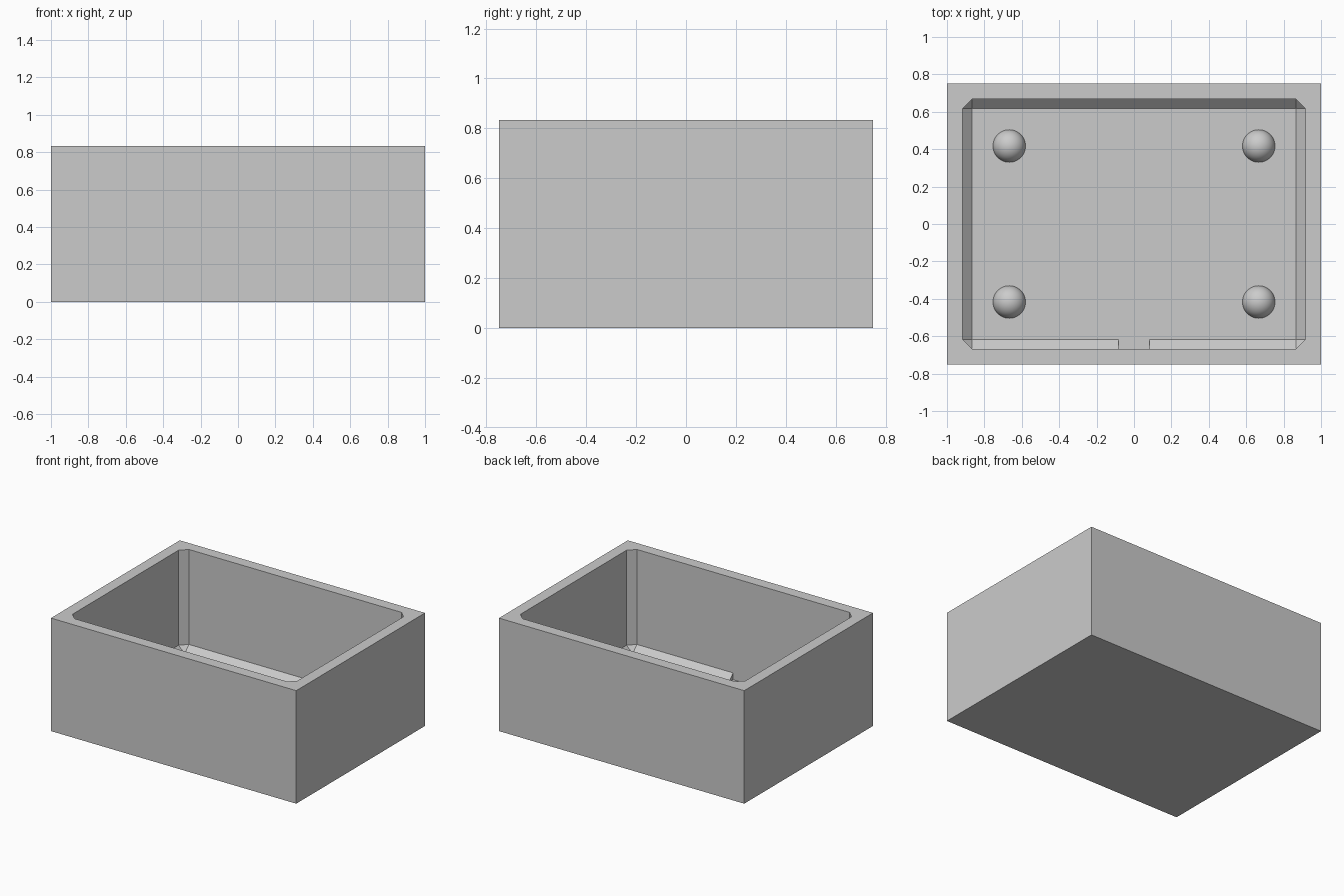
import bpy, bmesh
from mathutils import Matrix

cube = bpy.data.objects.get("Cube")
if cube:
    bpy.data.objects.remove(cube, do_unlink=True)

W, D, H = 2.0, 1.5, 0.833      # outer size
WALL = 0.083                   # wall and floor thickness
CHAMFER = 0.05
GAP = 0.083                    # half width of the gap in the front fillet
DOME_R = 0.087

grey = bpy.data.materials.new("plain_grey")
grey.use_nodes = True
colour = (0.6, 0.6, 0.6, 1)
grey.diffuse_color = colour
grey.node_tree.nodes["Principled BSDF"].inputs["Base Color"].default_value = colour


def add_object(name, bm, smooth=False):
    mesh = bpy.data.meshes.new(name)
    for f in bm.faces:
        f.smooth = smooth
    bm.to_mesh(mesh)
    bm.free()
    mesh.materials.append(grey)
    obj = bpy.data.objects.new(name, mesh)
    bpy.context.collection.objects.link(obj)
    return obj


# Outer block
bm = bmesh.new()
bmesh.ops.create_cube(bm, size=1, matrix=Matrix.Translation((0, 0, H / 2))
                      @ Matrix.Diagonal((W, D, H, 1)))

# Cavity: inset the top and push the middle down
top = max(bm.faces, key=lambda f: f.calc_center_median().z)
bmesh.ops.inset_region(bm, faces=[top], thickness=WALL, use_even_offset=True)
ext = bmesh.ops.extrude_discrete_faces(bm, faces=[top])
floor = ext["faces"][0]
bmesh.ops.translate(bm, verts=floor.verts, vec=(0, 0, WALL - H))

# Chamfer the floor edges and upright corners inside the cavity
inner = {e for v in floor.verts for e in v.link_edges}
bmesh.ops.bevel(bm, geom=list(inner), offset=CHAMFER, offset_type='OFFSET',
                segments=1, profile=0.5, affect='EDGES', clamp_overlap=True)
bm.normal_update()

# Gap in the middle of the front fillet
for x in (-GAP, GAP):
    strip = [f for f in bm.faces if f.normal.y > 0.5 and 0.5 < f.normal.z < 0.9
             and abs(f.normal.x) < 0.1]
    geom = set(strip)
    for f in strip:
        geom.update(f.edges, f.verts)
    bmesh.ops.bisect_plane(bm, geom=list(geom), plane_co=(x, 0, 0), plane_no=(1, 0, 0))
    bm.normal_update()
middle = min((f for f in bm.faces if f.normal.y > 0.5 and 0.5 < f.normal.z < 0.9),
             key=lambda f: abs(f.calc_center_median().x))
up_l, up_r = sorted((v for v in middle.verts if v.co.z > WALL + CHAMFER / 2), key=lambda v: v.co.x)
lo_l, lo_r = sorted((v for v in middle.verts if v.co.z < WALL + CHAMFER / 2), key=lambda v: v.co.x)
bmesh.ops.delete(bm, geom=[middle], context='FACES_ONLY')
in_l, in_r = (bm.verts.new((v.co.x, v.co.y, lo_l.co.z)) for v in (up_l, up_r))
bm.faces.new((up_l, up_r, in_r, in_l))
bm.faces.new((in_l, in_r, lo_r, lo_l))
bm.faces.new((up_l, in_l, lo_l))
bm.faces.new((up_r, lo_r, in_r))
seams = [bm.edges.get((up_l, up_r)), bm.edges.get((lo_l, lo_r))]
bmesh.ops.dissolve_edges(bm, edges=seams, use_verts=False)
bmesh.ops.recalc_face_normals(bm, faces=bm.faces)
add_object("open_box", bm)

# Four round bumps on the floor
for side, x in (("right", -0.667), ("left", 0.667)):
    for end, y in (("front", -0.417), ("back", 0.417)):
        bm = bmesh.new()
        bmesh.ops.create_uvsphere(bm, u_segments=48, v_segments=24, radius=DOME_R)
        bmesh.ops.delete(bm, geom=[v for v in bm.verts if v.co.z < -0.001], context='VERTS')
        dome = add_object(f"{end}_{side}_floor_bump", bm, smooth=True)
        dome.location = (x, y, WALL)
